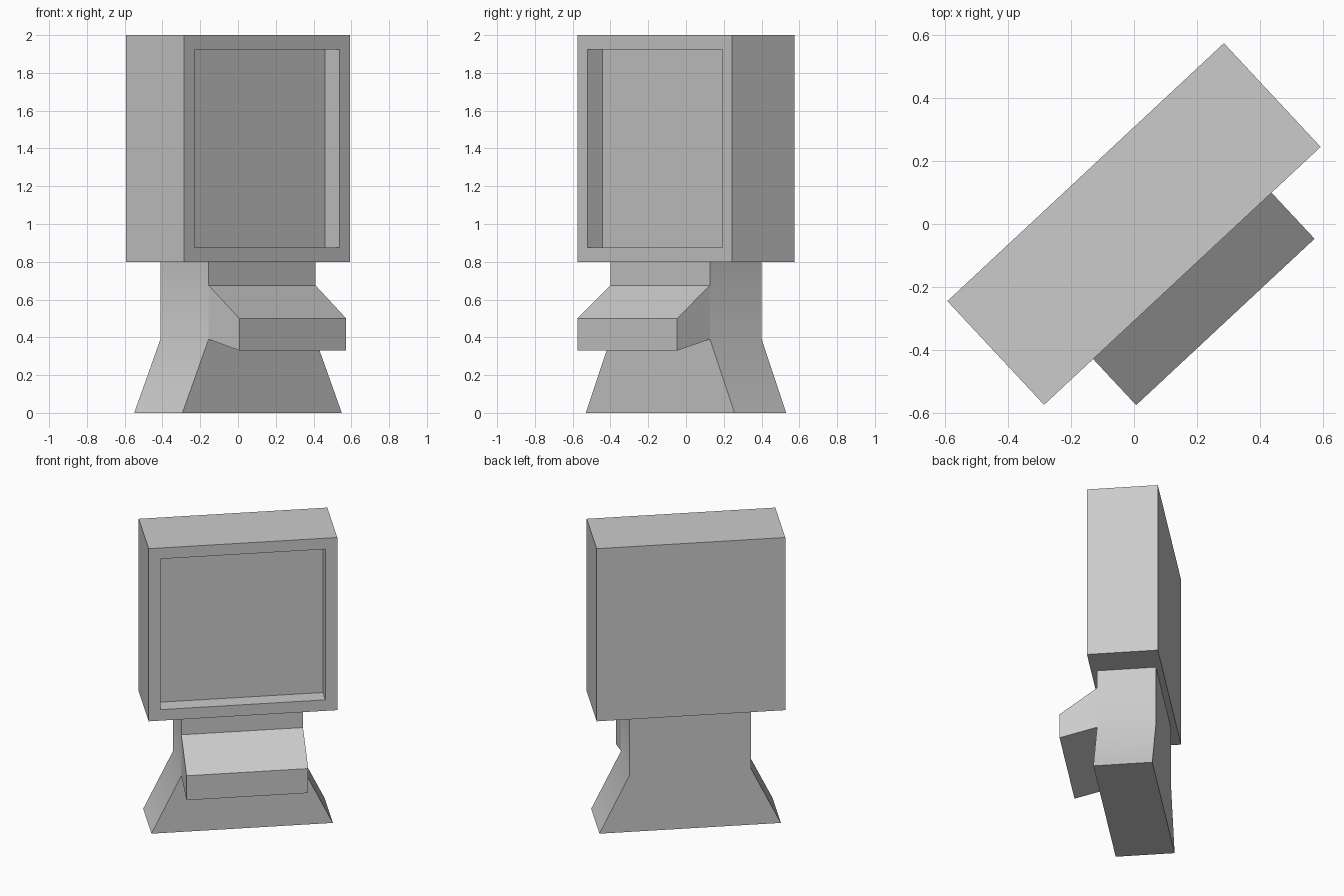
import bpy, bmesh, math
from mathutils import Vector

if "Cube" in bpy.data.objects:
    bpy.data.objects.remove(bpy.data.objects["Cube"])

TURN = math.radians(43)  # whole model is turned about z


def finish(bm, name):
    bmesh.ops.recalc_face_normals(bm, faces=bm.faces[:])
    mesh = bpy.data.meshes.new(name)
    bm.to_mesh(mesh)
    bm.free()
    ob = bpy.data.objects.new(name, mesh)
    bpy.context.collection.objects.link(ob)
    ob.rotation_euler.z = TURN
    return ob


def prism(name, points, offset):
    """Extrude a closed 3D outline along an offset vector."""
    bm = bmesh.new()
    face = bm.faces.new([bm.verts.new(p) for p in points])
    ext = bmesh.ops.extrude_face_region(bm, geom=[face], use_keep_orig=True)
    verts = [g for g in ext["geom"] if isinstance(g, bmesh.types.BMVert)]
    bmesh.ops.translate(bm, vec=Vector(offset), verts=verts)
    return finish(bm, name)


# Cabinet with a recessed screen in its front face
bm = bmesh.new()
bmesh.ops.create_cube(bm, size=1)
bmesh.ops.scale(bm, vec=(1.2, 0.45, 1.2), verts=bm.verts[:])
bmesh.ops.translate(bm, vec=(0, 0, 1.4), verts=bm.verts[:])
bm.normal_update()
front = min(bm.faces, key=lambda f: f.calc_center_median().y)
bmesh.ops.inset_individual(bm, faces=[front], thickness=0.108)
ext = bmesh.ops.extrude_face_region(bm, geom=[front])
verts = [g for g in ext["geom"] if isinstance(g, bmesh.types.BMVert)]
bmesh.ops.translate(bm, vec=(0, 0.11, 0), verts=verts)
if front.is_valid:
    bmesh.ops.delete(bm, geom=[front], context='FACES_ONLY')
finish(bm, "screen_cabinet")

# Stand: flared foot and straight neck, mirrored half outline
half = [(0.577, 0), (0.387, 0.39), (0.387, 0.8)]
outline = half + [(-x, z) for x, z in reversed(half)]
stand = prism("stand", [(x, -0.187, z) for x, z in outline], (0, 0.374, 0))

# Sloped control console on the front of the neck
side = [(-0.187, 0.39), (-0.425, 0.33), (-0.425, 0.5), (-0.187, 0.675)]
prism("console", [(-0.387, y, z) for y, z in side], (0.774, 0, 0))

# Soft bend on the stand's sides
bpy.context.view_layer.objects.active = stand
stand.select_set(True)
bpy.ops.object.shade_smooth_by_angle(angle=math.radians(30))
